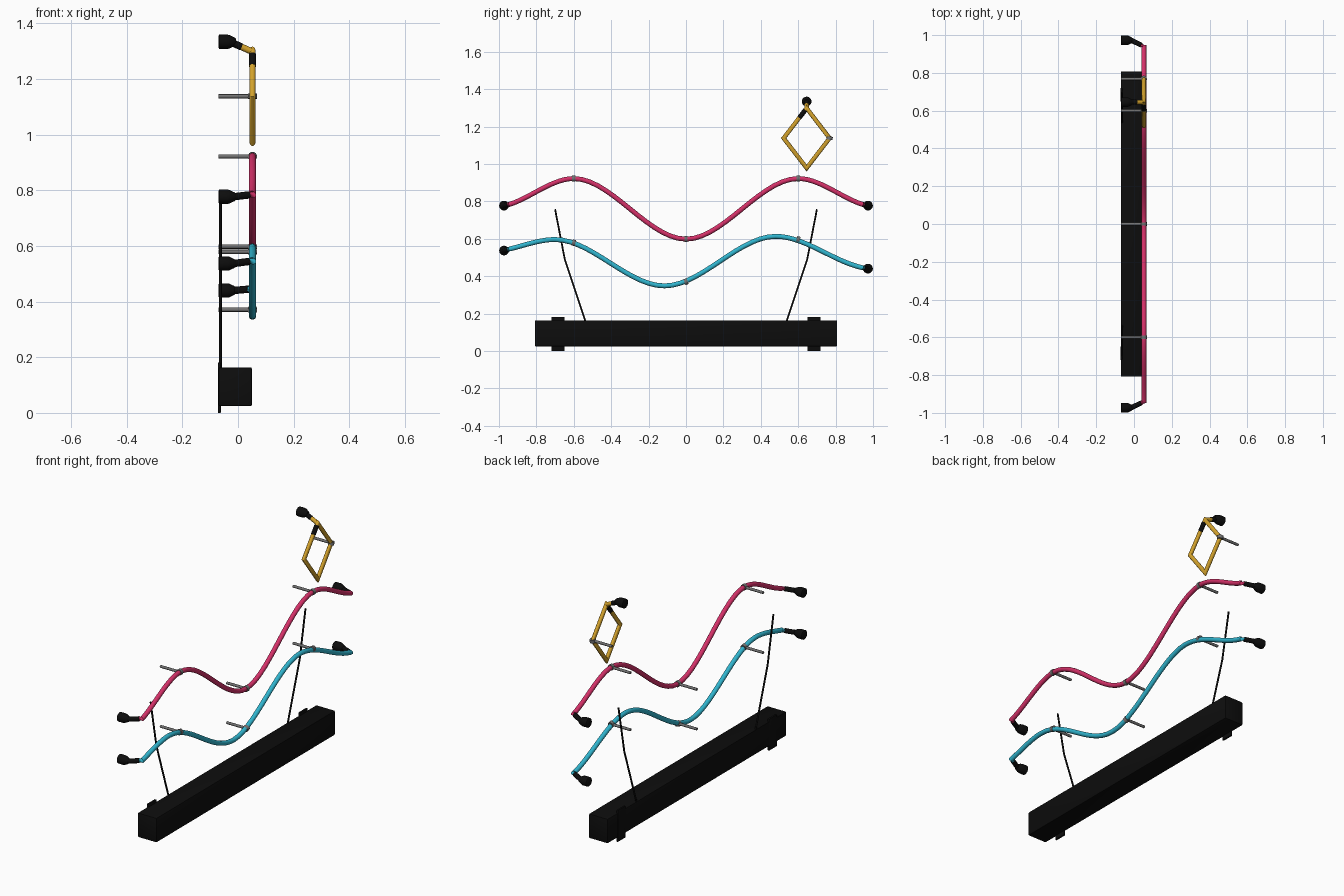
import bpy, bmesh, math
from mathutils import Vector, Matrix

if "Cube" in bpy.data.objects:
    bpy.data.objects.remove(bpy.data.objects["Cube"])


def material(name, rgb):
    m = bpy.data.materials.new(name)
    m.diffuse_color = (*rgb, 1)
    m.use_nodes = True
    m.node_tree.nodes["Principled BSDF"].inputs["Base Color"].default_value = m.diffuse_color
    return m


BLACK = material("black", (0.004, 0.004, 0.004))
RED = material("raspberry", (0.66, 0.03, 0.14))
BLUE = material("cyan", (0.03, 0.46, 0.62))
GOLD = material("gold", (0.65, 0.36, 0.025))
GREY = material("grey", (0.17, 0.17, 0.17))
TUBE_X, WALL_X = 0.052, -0.07


def finish(bm, name, mat, smooth=True):
    me = bpy.data.meshes.new(name)
    bmesh.ops.recalc_face_normals(bm, faces=bm.faces)
    bm.to_mesh(me)
    bm.free()
    me.materials.append(mat)
    ob = bpy.data.objects.new(name, me)
    bpy.context.collection.objects.link(ob)
    if smooth:
        bpy.ops.object.select_all(action='DESELECT')
        ob.select_set(True)
        bpy.context.view_layer.objects.active = ob
        bpy.ops.object.shade_smooth_by_angle(angle=math.radians(40))
    return ob


def sweep(name, pts, radii, mat, closed=False, sides=16):
    """Round tube along points, with one radius or one per point."""
    pts = [Vector(p) for p in pts]
    n = len(pts)
    if not isinstance(radii, (list, tuple)):
        radii = [radii] * n
    bm = bmesh.new()
    rings = []
    for i, p in enumerate(pts):
        a = pts[i - 1] if closed or i else p
        b = pts[(i + 1) % n] if closed or i < n - 1 else p
        d1, d2 = (p - a).normalized(), (b - p).normalized()
        t = (d1 + d2).normalized()
        # widen mitred corners so that the tube keeps its thickness
        cosine = max(0.5, t.dot(d2 if d2.length else d1))
        bend = (d2 - d1).normalized() if (d2 - d1).length > 1e-5 and d1.length and d2.length else None
        up = Vector((0, 0, 1)) if abs(t.x) > 0.6 else Vector((1, 0, 0))
        u = (up - t * up.dot(t)).normalized()
        v = t.cross(u)
        ring = []
        for k in range(sides):
            ang = 2 * math.pi * k / sides
            o = (u * math.cos(ang) + v * math.sin(ang)) * radii[i]
            if bend:
                o += bend * o.dot(bend) * (1 / cosine - 1)
            ring.append(bm.verts.new(p + o))
        rings.append(ring)
    for i in range(n if closed else n - 1):
        r, s = rings[i], rings[(i + 1) % n]
        for k in range(sides):
            j = (k + 1) % sides
            bm.faces.new((r[k], r[j], s[j], s[k]))
    if not closed:
        bm.faces.new(rings[0])
        bm.faces.new(rings[-1])
    return finish(bm, name, mat)


def box(name, lo, hi, mat, bevel):
    lo, hi = Vector(lo), Vector(hi)
    bm = bmesh.new()
    bmesh.ops.create_cube(bm, size=1, matrix=Matrix.Translation((lo + hi) / 2)
                          @ Matrix.Diagonal((*(hi - lo), 1)))
    bmesh.ops.bevel(bm, geom=bm.edges[:], offset=bevel, segments=2, affect='EDGES', profile=0.5)
    return finish(bm, name, mat)


def wave(keys, steps=14):
    """Smooth curve through (y, z, slope) keys."""
    out = []
    for (y0, z0, m0), (y1, z1, m1) in zip(keys, keys[1:]):
        h = y1 - y0
        for i in range(steps):
            t = i / steps
            z = ((2*t**3 - 3*t**2 + 1) * z0 + (t**3 - 2*t**2 + t) * h * m0
                 + (3*t**2 - 2*t**3) * z1 + (t**3 - t**2) * h * m1)
            out.append(Vector((TUBE_X, y0 + h * t, z)))
    return out + [Vector((TUBE_X, keys[-1][0], keys[-1][1]))]


def plug(name, y, z):
    """Wall plug facing the wall, tapering towards the tube."""
    prof = [(WALL_X, 0.022), (WALL_X + 0.003, 0.026), (-0.038, 0.026), (-0.03, 0.024),
            (-0.013, 0.016), (-0.008, 0.012)]
    sweep(name, [(x, y, z) for x, r in prof], [r for x, r in prof], BLACK, sides=20)


def pin(name, y, z, slope):
    """Wall pin with a small collar around the tube."""
    sweep(name + "_pin", [(WALL_X, y, z), (TUBE_X, y, z)], 0.0075, GREY, sides=12)
    d = Vector((0, 1, slope)).normalized() * 0.009
    c = Vector((TUBE_X, y, z))
    sweep(name + "_collar", [c - d, c + d], 0.0165, GREY)


def wavy_light(name, keys, ends, pins, mat):
    path = wave(keys)
    hooks = []
    for tag, i, (y, z) in (("left", 0, ends[0]), ("right", -1, ends[1])):
        a, b = path[i], Vector((-0.015, y, z))
        hook = a.lerp(b, 0.22)
        hooks.append(hook)
        sweep(f"{name}_{tag}_neck", [a.lerp(b, 0.2), b], 0.0132, BLACK)
        plug(f"{name}_{tag}_plug", y, z)
    sweep(name + "_tube", [hooks[0]] + path + [hooks[1]], 0.013, mat)
    for i, (y, z, s) in enumerate(pins):
        pin(f"{name}_{i}", y, z, s)


# Wavy tubes
wavy_light("upper_wave",
           [(-0.94, 0.785, 0.33), (-0.6, 0.922, 0), (0, 0.598, 0),
            (0.6, 0.922, 0), (0.94, 0.785, -0.33)],
           [(-0.973, 0.777), (0.973, 0.777)],
           [(-0.6, 0.922, 0), (0, 0.598, 0), (0.6, 0.922, 0)], RED)
wavy_light("lower_wave",
           [(-0.94, 0.546, 0.25), (-0.7, 0.596, 0), (-0.115, 0.348, 0),
            (0.48, 0.613, 0), (0.94, 0.446, -0.22)],
           [(-0.973, 0.537), (0.973, 0.44)],
           [(-0.6, 0.579, -0.25), (0, 0.371, 0.35), (0.6, 0.596, -0.25)], BLUE)

# Diamond tube with its dark joint, arm, plug and pin
top = Vector((TUBE_X, 0.645, 1.298))
left = Vector((TUBE_X, 0.522, 1.138))
right = Vector((TUBE_X, 0.768, 1.138))
bottom = Vector((TUBE_X, 0.645, 0.978))
sweep("diamond_tube", [top, right, bottom, left], 0.0115, GOLD, closed=True)
sweep("diamond_joint", [top.lerp(left, 0.06), top.lerp(left, 0.32)], 0.0128, BLACK)
arm_end = Vector((-0.015, 0.645, 1.328))
sweep("diamond_arm", [top, top.lerp(arm_end, 0.6)], 0.0118, GOLD)
sweep("diamond_neck", [top.lerp(arm_end, 0.58), arm_end], 0.013, BLACK)
plug("diamond_plug", 0.645, 1.334)
pin("diamond", 0.768, 1.138, 8)

# Base box
box("base_box", (-0.07, -0.808, 0.024), (0.05, 0.808, 0.164), BLACK, 0.006)

# Mounting tabs and cables on each side
for side, tag in ((-1, "left"), (1, "right")):
    y = side * 0.684
    box(f"{tag}_tab", (-0.072, y - 0.035, 0), (-0.062, y + 0.035, 0.181), BLACK, 0.001)
    sweep(f"{tag}_cable", [(-0.063, side * a, z) for a, z in
                           ((0.535, 0.15), (0.648, 0.49), (0.70, 0.758))], 0.005, BLACK, sides=10)
